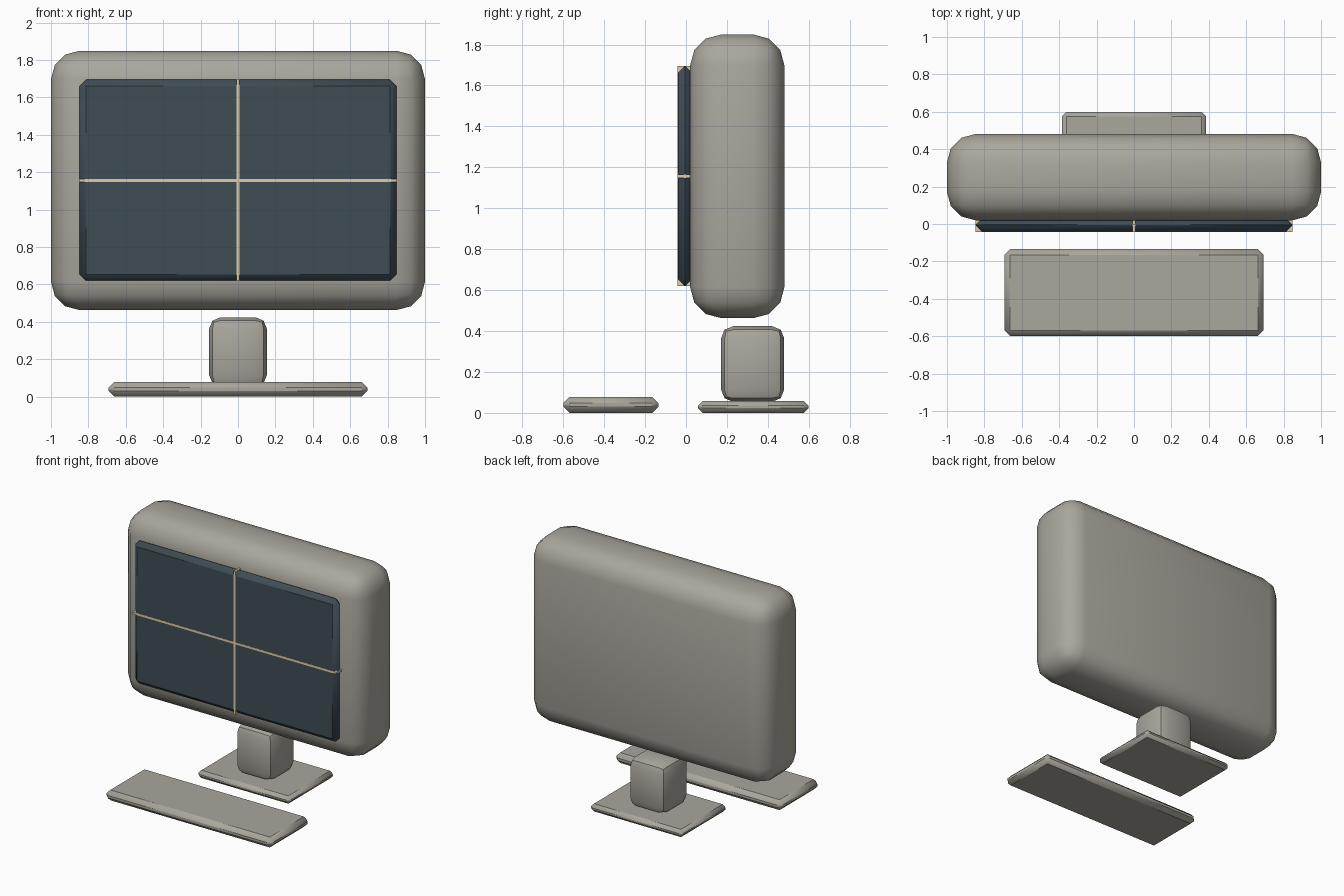
import bpy
import math

if "Cube" in bpy.data.objects:
    bpy.data.objects.remove(bpy.data.objects["Cube"])


def material(name, color):
    m = bpy.data.materials.new(name)
    m.diffuse_color = color
    m.use_nodes = True
    m.node_tree.nodes["Principled BSDF"].inputs["Base Color"].default_value = m.diffuse_color
    return m


casing = material("warm_grey_casing", (0.40, 0.385, 0.335, 1))
glass = material("dark_glass", (0.05, 0.073, 0.09, 1))
tan = material("tan_line", (0.74, 0.62, 0.40, 1))


def box(name, lo, hi, bevel=0.0, segments=1, mat=casing):
    """Box between two corners, with rounded or chamfered edges."""
    centre = [(a + b) / 2 for a, b in zip(lo, hi)]
    bpy.ops.mesh.primitive_cube_add(size=1, location=centre)
    ob = bpy.context.object
    ob.name = name
    ob.scale = [b - a for a, b in zip(lo, hi)]
    bpy.ops.object.transform_apply(location=False, rotation=False, scale=True)
    if bevel:
        mod = ob.modifiers.new("Bevel", 'BEVEL')
        mod.width = bevel
        mod.segments = segments
        bpy.ops.object.modifier_apply(modifier="Bevel")
        bpy.ops.object.shade_smooth_by_angle(angle=math.radians(36))
    ob.data.materials.append(mat)
    return ob


# Monitor housing
box("monitor_housing", (-1, 0.02, 0.463), (1, 0.481, 1.849), 0.152, 3)

# Screen with its cross of dividing lines
box("screen", (-0.847, -0.04, 0.62), (0.847, 0.03, 1.695), 0.034, 1, glass)
box("screen_line_horizontal", (-0.847, -0.0415, 1.148), (0.847, 0.019, 1.164), mat=tan)
box("screen_line_vertical", (-0.008, -0.0415, 0.62), (0.008, 0.019, 1.695), mat=tan)

# Stand
box("stand_neck", (-0.154, 0.171, 0.054), (0.154, 0.48, 0.424), 0.06, 2)
box("stand_base", (-0.384, 0.058, 0), (0.384, 0.599, 0.058), 0.023)

# Keyboard
box("keyboard", (-0.692, -0.599, 0), (0.692, -0.135, 0.078), 0.03)
